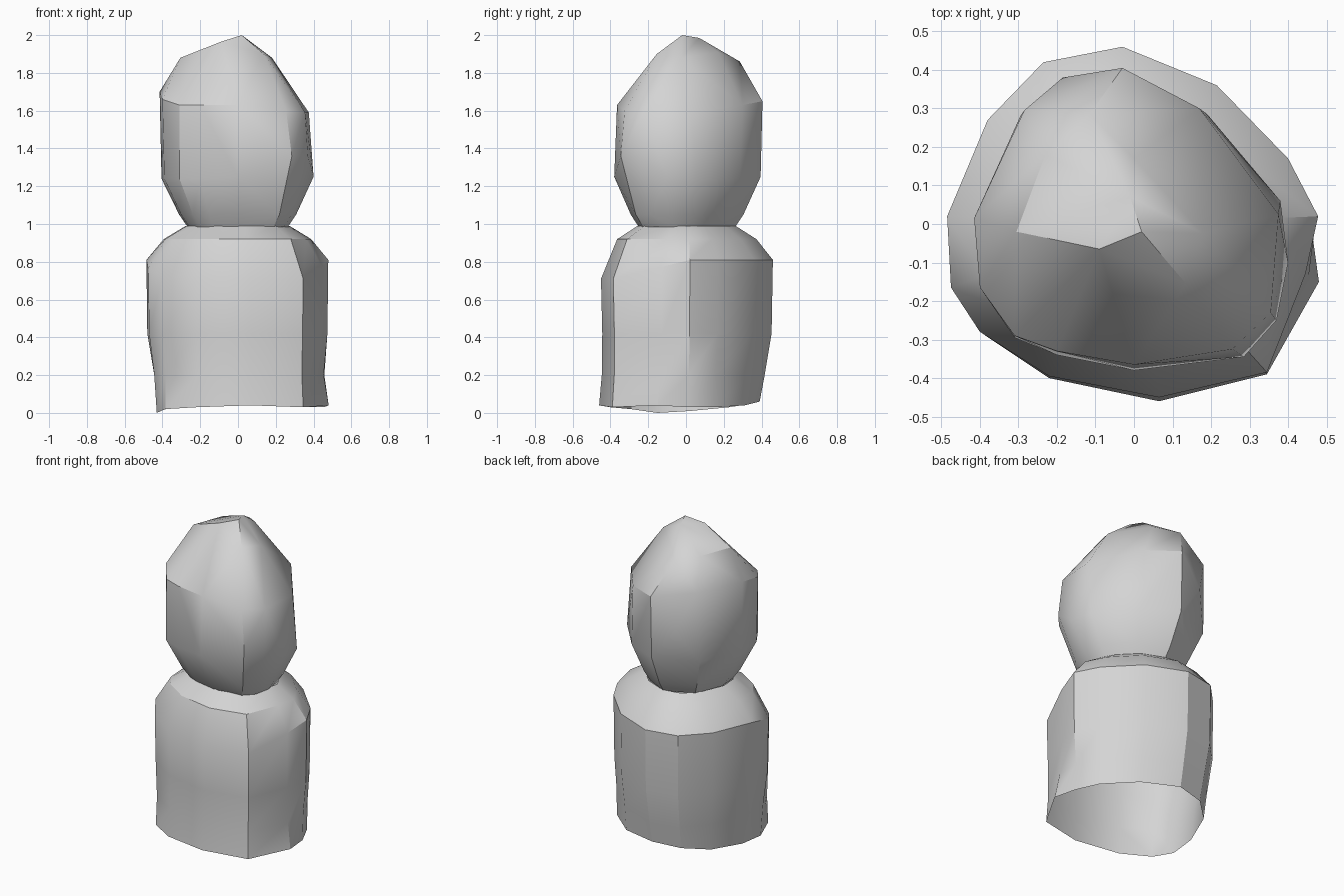
import bpy
import bmesh
import math

default_cube = bpy.data.objects.get("Cube")
if default_cube:
    bpy.data.objects.remove(default_cube, do_unlink=True)

# One plain stone colour for the whole figure
stone = bpy.data.materials.new("pale_grey_stone")
stone.use_nodes = True
stone.diffuse_color = (.66, .66, .66, 1)
stone.node_tree.nodes["Principled BSDF"].inputs["Base Color"].default_value = stone.diffuse_color


def finish(bm, name):
    """Turn a bmesh into a named, faceted but smooth shaded object."""
    mesh = bpy.data.meshes.new(name)
    bm.to_mesh(mesh)
    bm.free()
    mesh.materials.append(stone)
    obj = bpy.data.objects.new(name, mesh)
    bpy.context.collection.objects.link(obj)
    bpy.ops.object.select_all(action="DESELECT")
    obj.select_set(True)
    bpy.context.view_layer.objects.active = obj
    bpy.ops.object.shade_smooth_by_angle(angle=math.radians(30))


def scaled(outline, factor, height):
    """Copy an outline inwards at a level height."""
    return [(p[0] * factor, p[1] * factor, height) for p in outline]


def loft(name, rings):
    """Join rings of equal length with quads into an open shell."""
    bm = bmesh.new()
    loops = [[bm.verts.new(p) for p in ring] for ring in rings]
    count = len(loops[0])
    for low, high in zip(loops, loops[1:]):
        for i in range(count):
            j = (i + 1) % count
            bm.faces.new((low[i], low[j], high[j], high[i]))
    finish(bm, name)


def hull(name, points, open_below):
    """Wrap a chiselled convex shell around the points, open at the bottom."""
    bm = bmesh.new()
    for p in points:
        bm.verts.new(p)
    result = bmesh.ops.convex_hull(bm, input=bm.verts)
    inside = {g for g in result["geom_interior"] if isinstance(g, bmesh.types.BMVert)}
    bmesh.ops.delete(bm, geom=list(inside), context="VERTS")
    bmesh.ops.recalc_face_normals(bm, faces=bm.faces)
    base = [f for f in bm.faces if all(v.co.z < open_below for v in f.verts)]
    bmesh.ops.delete(bm, geom=base, context="FACES")
    finish(bm, name)


# Body: shoulder outline, sagging towards the front, over an uneven open foot
# (outlines run counter-clockwise so the shell faces outwards)
shoulder = [(-.485, .02), (-.475, -.165), (-.4, -.28), (-.22, -.395), (.065, -.45),
            (.345, -.385), (.445, -.13), (.478, .02), (.4, .17), (.215, .36),
            (-.03, .46), (-.235, .42), (-.38, .27)]
foot = [(-.42, .02, .01), (-.43, -.15, 0), (-.385, -.29, .02), (-.22, -.4, .03),
        (.065, -.46, .04), (.345, -.39, .03), (.48, -.15, .04), (.455, .01, .03),
        (.39, .15, .03), (.21, .31, .04), (-.03, .39, .06), (-.21, .35, .05),
        (-.34, .23, .03)]


def edge_height(y):
    return .81 - .1 * min(1, max(0, -y / .35))


edge = [(x, y, edge_height(y)) for x, y in shoulder]
waist = [(x * .99, y * .985, .42) for x, y in shoulder]
ankle = [((a[0] + b[0]) / 2 * .98, (a[1] + b[1]) / 2 * .98, .2)
         for a, b in zip(shoulder, foot)]
loft("body", [foot, ankle, waist, edge, scaled(shoulder, .81, .92),
              scaled(shoulder, .57, .99)])

# Head: jaw and brow outlines under an off-centre chipped crown
jaw = [(-.405, .01, 1.24), (-.39, -.165, 1.24), (-.31, -.295, 1.24), (-.2, -.34, 1.24),
       (0, -.38, 1.25), (.285, -.345, 1.36), (.37, -.25, 1.36), (.4, -.1, 1.25),
       (.38, .06, 1.23), (.19, .285, 1.24), (-.03, .395, 1.25), (-.295, .28, 1.25)]
brow = [(-.415, .015, 1.7), (-.4, -.165, 1.66), (-.31, -.29, 1.63), (-.2, -.33, 1.63),
        (0, -.365, 1.63), (.255, -.325, 1.6), (.355, -.23, 1.59), (.375, .025, 1.59),
        (.17, .3, 1.63), (-.03, .405, 1.65), (-.185, .38, 1.46), (-.285, .295, 1.7)]
crown = [(-.305, -.02, 1.88), (-.23, .18, 1.88), (-.115, .285, 1.86), (0, .17, 1.91),
         (-.01, .07, 1.985), (.02, -.02, 2), (-.09, -.065, 1.965), (.135, -.155, 1.9),
         (.18, -.025, 1.88)]
hull("head", jaw + brow + crown + scaled(jaw, .77, 1.05) + scaled(jaw, .66, .985), 1)
